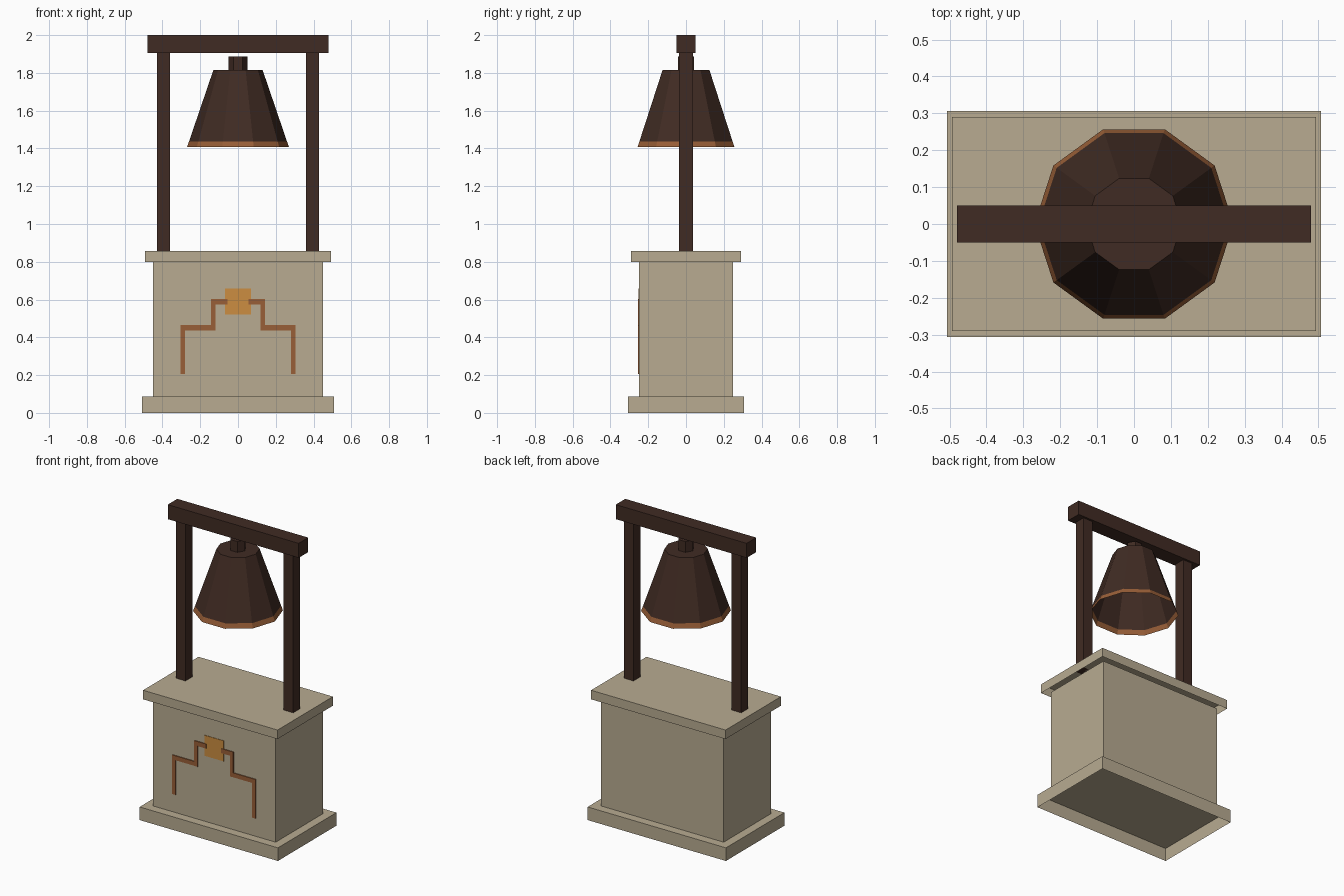
import bpy, bmesh, math

if "Cube" in bpy.data.objects:
    bpy.data.objects.remove(bpy.data.objects["Cube"])


def srgb(h):
    def lin(c):
        return c / 12.92 if c <= 0.04045 else ((c + 0.055) / 1.055) ** 2.4
    return [lin(int(h[i:i + 2], 16) / 255) for i in (0, 2, 4)] + [1.0]


def material(name, h):
    m = bpy.data.materials.new(name)
    m.diffuse_color = srgb(h)
    m.use_nodes = True
    m.node_tree.nodes["Principled BSDF"].inputs["Base Color"].default_value = m.diffuse_color
    return m


STONE = material("sandstone", "B8AB91")
WOOD = material("dark_brown", "402B23")
COPPER = material("copper", "985E37")
GOLD = material("gold", "CC8D41")


def finish(name, bm, *mats):
    me = bpy.data.meshes.new(name)
    bm.to_mesh(me)
    bm.free()
    for m in mats:
        me.materials.append(m)
    ob = bpy.data.objects.new(name, me)
    bpy.context.collection.objects.link(ob)
    return ob


def box(name, x, y, z, mat, open_bottom=False):
    """Box from (min, max) ranges, optionally without its underside."""
    bm = bmesh.new()
    bmesh.ops.create_cube(bm, size=1)
    for v in bm.verts:
        for i, r in enumerate((x, y, z)):
            v.co[i] = r[1] if v.co[i] > 0 else r[0]
    if open_bottom:
        bm.normal_update()
        under = [f for f in bm.faces if f.normal.z < -0.9]
        bmesh.ops.delete(bm, geom=under, context='FACES_ONLY')
    return finish(name, bm, mat)


def lathe(name, sides, rings, mats, rim_z=None):
    """Faceted rings of (radius, z) from bottom to top, closed on top only."""
    bm = bmesh.new()
    loops = [[bm.verts.new((r * math.cos(k * math.tau / sides),
                            r * math.sin(k * math.tau / sides), z))
              for k in range(sides)] for r, z in rings]
    for a, b in zip(loops, loops[1:]):
        for k in range(sides):
            n = (k + 1) % sides
            bm.faces.new((a[k], a[n], b[n], b[k]))
    bm.faces.new(loops[-1])
    if rim_z is not None:
        for f in bm.faces:
            f.material_index = int(f.calc_center_median().z < rim_z)
    return finish(name, bm, *mats)


# Stone pedestal: hollow plinth and cap slabs around a plain block
box("plinth", (-0.507, 0.507), (-0.306, 0.306), (0, 0.087), STONE, True)
box("pedestal_body", (-0.45, 0.45), (-0.248, 0.248), (0.087, 0.8), STONE)
box("pedestal_cap", (-0.493, 0.493), (-0.29, 0.29), (0.798, 0.858), STONE, True)

# Wooden frame
for side, s in (("left", -1), ("right", 1)):
    box(side + "_post", sorted((s * 0.36, s * 0.43)), (-0.036, 0.036),
        (0.858, 1.904), WOOD)
box("top_beam", (-0.48, 0.48), (-0.05, 0.05), (1.904, 2.0), WOOD)

# Bell: open ten-sided cone with a copper rim, and a six-sided hanger
lathe("bell", 10, [(0.27, 1.407), (0.259, 1.438), (0.13, 1.816)],
      (WOOD, COPPER), rim_z=1.438)
lathe("bell_hanger", 6, [(0.05, 1.816), (0.05, 1.888)], (WOOD,))

# Front ornament: gold square with a mirrored stepped copper line
box("gold_square", (-0.07, 0.07), (-0.251, -0.247), (0.522, 0.658), GOLD)
bars = [(0.28, 0.305, 0.207, 0.437), (0.118, 0.305, 0.437, 0.466),
        (0.118, 0.143, 0.466, 0.574), (0.055, 0.143, 0.574, 0.604)]
for side, s in (("left", -1), ("right", 1)):
    for i, (x0, x1, z0, z1) in enumerate(bars):
        box(f"{side}_copper_line_{i + 1}", sorted((s * x0, s * x1)),
            (-0.254, -0.247), (z0, z1), COPPER)
